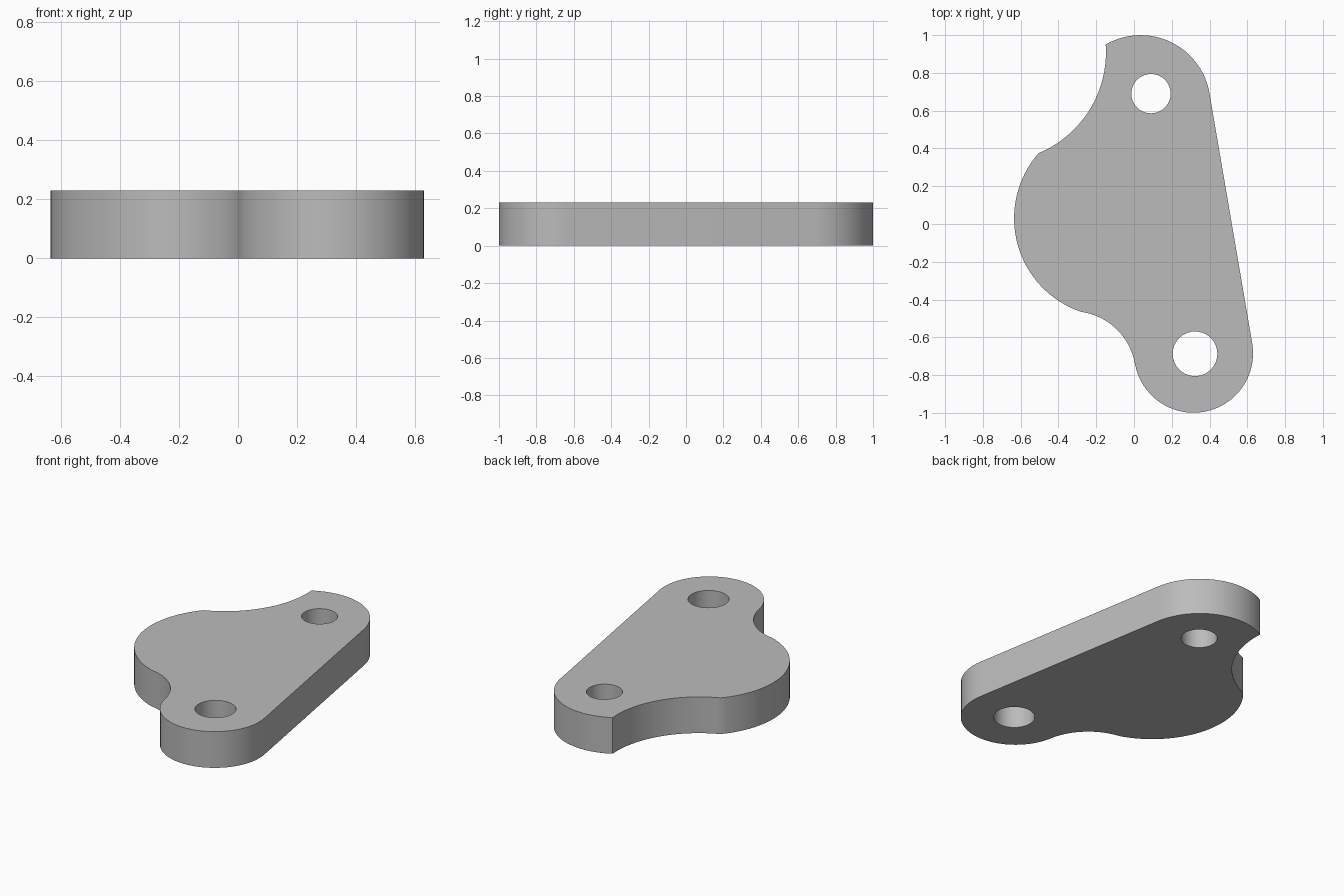
import bpy
import bmesh
from math import atan2, cos, sin, pi, radians, hypot
from mathutils import Vector

HEIGHT = 0.23

cube = bpy.data.objects.get("Cube")
if cube:
    bpy.data.objects.remove(cube, do_unlink=True)


def arc(center, start, end, ccw=True, steps=32):
    """Points from start to end around a center."""
    c = Vector(center)
    s, e = Vector(start) - c, Vector(end) - c
    a0, a1 = atan2(s.y, s.x), atan2(e.y, e.x)
    sweep = (a1 - a0) % (2 * pi)
    if not ccw:
        sweep -= 2 * pi
    points = []
    for i in range(steps + 1):
        t = i / steps
        a, r = a0 + sweep * t, s.length + (e.length - s.length) * t
        points.append((c.x + r * cos(a), c.y + r * sin(a)))
    return points


def circle(x, y, r, steps=64):
    return [(x + r * cos(2 * pi * i / steps), y + r * sin(2 * pi * i / steps))
            for i in range(steps)]


def add_loop(curve, points):
    # Skip repeated points where neighbouring arcs join
    pts = [p for i, p in enumerate(points)
           if hypot(p[0] - points[i - 1][0], p[1] - points[i - 1][1]) > 1e-4]
    spline = curve.splines.new('POLY')
    spline.points.add(len(pts) - 1)
    for sp, (x, y) in zip(spline.points, pts):
        sp.co = (x, y, 0, 1)
    spline.use_cyclic_u = True


# Outline corners, counter-clockwise from the lower right
low_right, top_right = (0.626, -0.632), (0.4, 0.69)
top_tip, side_top = (-0.15, 0.95), (-0.505, 0.375)
side_low, low_left = (-0.28, -0.465), (0.005, -0.74)

outline = (
    arc((0.035, 0.63), top_right, top_tip)                       # top lobe
    + arc((-0.727, 0.91), top_tip, side_top, ccw=False)          # upper hollow
    + arc((-0.112, 0.03), side_top, side_low)                    # side lobe
    + arc((-0.327, -0.799), side_low, low_left, ccw=False)       # lower hollow
    + arc((0.316, -0.684), low_left, low_right)                  # bottom lobe
)

# Plate profile with two bolt holes, extruded to thickness
curve = bpy.data.curves.new("plate_profile", 'CURVE')
curve.dimensions = '2D'
curve.fill_mode = 'BOTH'
curve.extrude = HEIGHT / 2
add_loop(curve, outline)
add_loop(curve, circle(0.09, 0.69, 0.104))
add_loop(curve, circle(0.323, -0.687, 0.118))

plate = bpy.data.objects.new("mounting_plate", curve)
bpy.context.collection.objects.link(plate)
bpy.ops.object.select_all(action='DESELECT')
plate.select_set(True)
bpy.context.view_layer.objects.active = plate
bpy.ops.object.convert(target='MESH')
plate = bpy.context.object

# Weld the caps to the walls and stand the plate on the ground
bm = bmesh.new()
bm.from_mesh(plate.data)
bmesh.ops.remove_doubles(bm, verts=bm.verts, dist=1e-4)
bmesh.ops.translate(bm, verts=bm.verts, vec=(0, 0, HEIGHT / 2))
bmesh.ops.recalc_face_normals(bm, faces=bm.faces)
bm.to_mesh(plate.data)
bm.free()
bpy.ops.object.shade_smooth_by_angle(angle=radians(30))

# Plain grey
grey = bpy.data.materials.new("plain_grey")
grey.use_nodes = True
color = (0.5, 0.5, 0.5, 1)
grey.diffuse_color = color
grey.node_tree.nodes["Principled BSDF"].inputs["Base Color"].default_value = color
plate.data.materials.clear()
plate.data.materials.append(grey)
